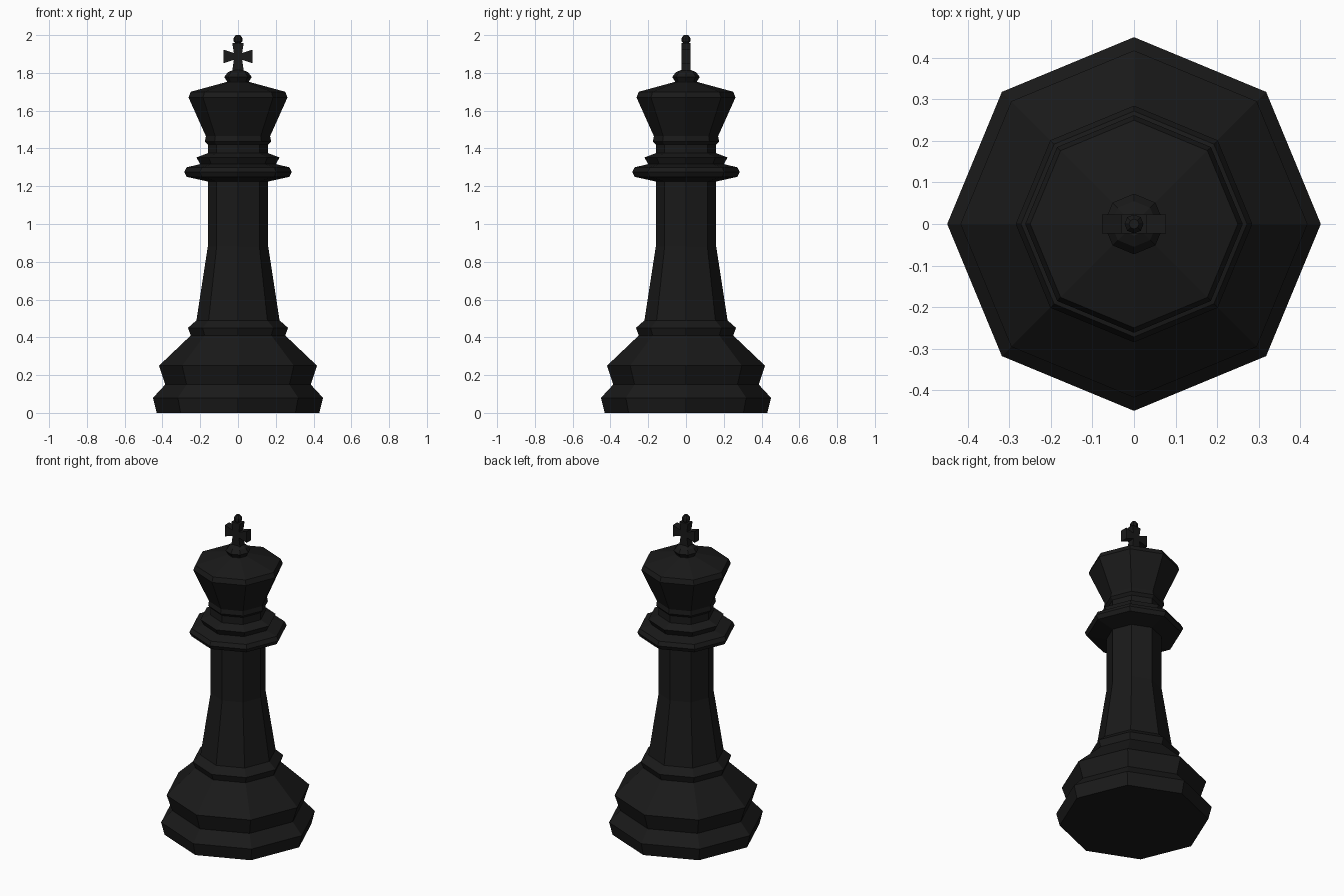
import bpy, bmesh
from math import cos, sin, pi

if "Cube" in bpy.data.objects:
    bpy.data.objects.remove(bpy.data.objects["Cube"])

black = bpy.data.materials.new("black_paint")
black.diffuse_color = (0.01, 0.01, 0.01, 1)
black.use_nodes = True
black.node_tree.nodes["Principled BSDF"].inputs["Base Color"].default_value = black.diffuse_color


def finish(name, bm):
    bmesh.ops.recalc_face_normals(bm, faces=bm.faces)
    mesh = bpy.data.meshes.new(name)
    bm.to_mesh(mesh)
    bm.free()
    mesh.materials.append(black)
    ob = bpy.data.objects.new(name, mesh)
    bpy.context.collection.objects.link(ob)
    return ob


def lathe(name, profile, sides=8):
    """Turn (radius, z) points into a capped faceted solid."""
    bm = bmesh.new()
    rings = [[bm.verts.new((r * cos(2 * pi * i / sides), r * sin(2 * pi * i / sides), z))
              for i in range(sides)] for r, z in profile]
    for a, b in zip(rings, rings[1:]):
        for i in range(sides):
            j = (i + 1) % sides
            bm.faces.new((a[i], a[j], b[j], b[i]))
    bm.faces.new(rings[0])
    bm.faces.new(rings[-1])
    return finish(name, bm)


# Turned body: base, stem, collars and flared head in one profile
lathe("body", [
    (0.43, 0), (0.45, 0.08), (0.385, 0.15), (0.418, 0.25),
    (0.25, 0.41), (0.265, 0.45), (0.22, 0.49),
    (0.16, 0.88), (0.16, 1.225),
    (0.272, 1.25), (0.285, 1.275), (0.272, 1.30), (0.20, 1.317),
    (0.22, 1.352), (0.16, 1.375),
    (0.16, 1.42), (0.175, 1.437), (0.17, 1.465),
    (0.262, 1.67), (0.25, 1.70), (0.06, 1.752),
])

# Small knob under the cross
lathe("crown_knob", [(0.058, 1.74), (0.058, 1.755), (0.073, 1.778),
                     (0.055, 1.802), (0.028, 1.815)])

# Flared cross: outline in the xz plane, extruded along y
cz, t = 1.887, 0.023
quarter = [(0.022, 0.018), (0.03, 0.07)]
outline = [(0.022, 0.018), (0.03, 0.07), (-0.03, 0.07), (-0.022, 0.018),
           (-0.077, 0.036), (-0.077, -0.036), (-0.022, -0.018), (-0.03, -0.075),
           (0.03, -0.075), (0.022, -0.018), (0.077, -0.036), (0.077, 0.036)]
bm = bmesh.new()
face = bm.faces.new([bm.verts.new((x, -t, cz + z)) for x, z in outline])
ext = bmesh.ops.extrude_face_region(bm, geom=[face])
bmesh.ops.translate(bm, vec=(0, 2 * t, 0),
                    verts=[v for v in ext["geom"] if isinstance(v, bmesh.types.BMVert)])
finish("cross", bm)

# Ball on top of the cross
lathe("top_ball", [(0.012, 1.953), (0.023, 1.968), (0.023, 1.985), (0.012, 2.0)])
